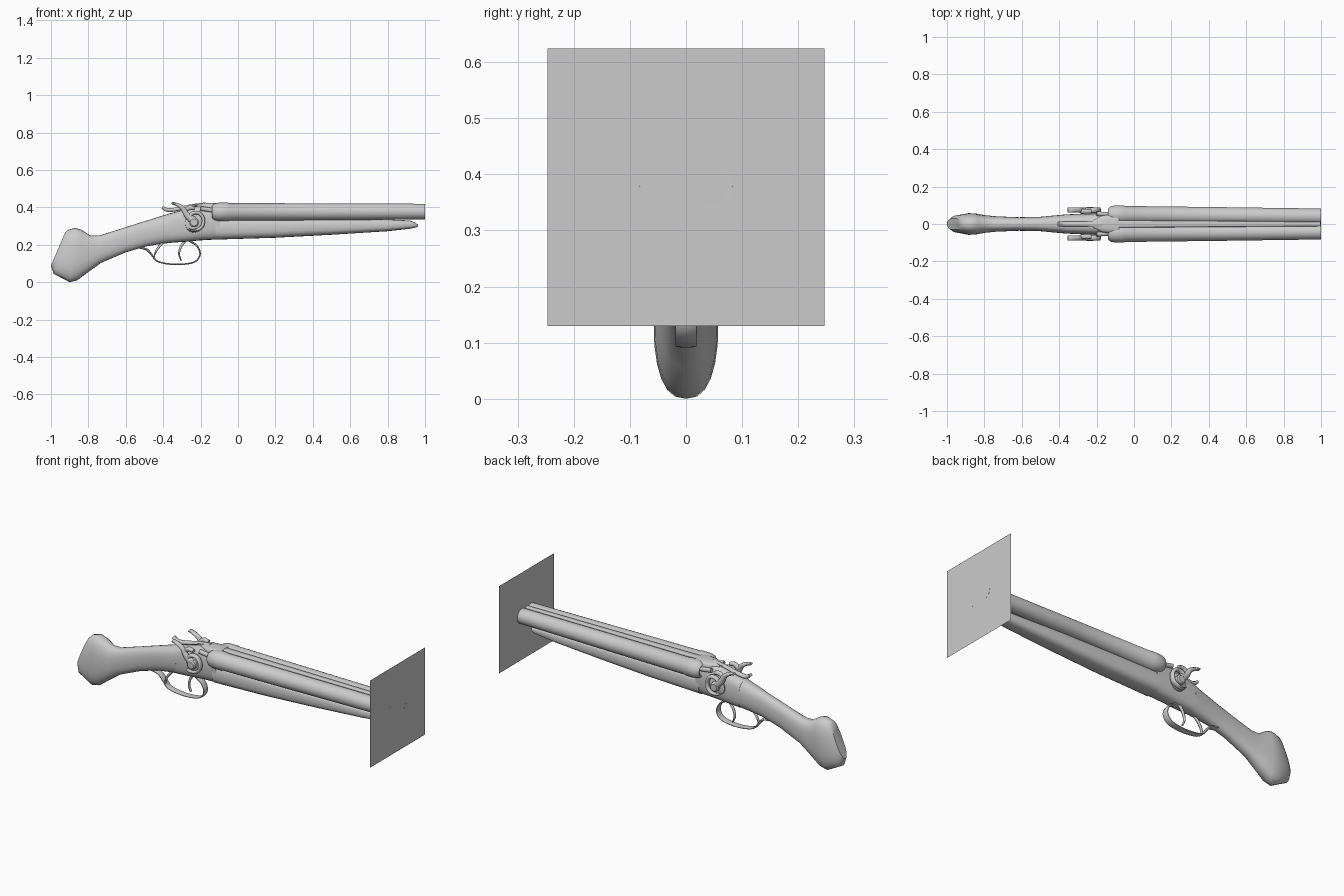
import bpy, bmesh, math
from mathutils import Vector

cube = bpy.data.objects.get("Cube")
if cube:
    bpy.data.objects.remove(cube)

grey = bpy.data.materials.new("plain grey")
grey.use_nodes = True
colour = (0.6, 0.6, 0.6, 1)
grey.diffuse_color = colour
grey.node_tree.nodes["Principled BSDF"].inputs["Base Color"].default_value = colour


def finish(name, bm, angle=40):
    """Turn a bmesh into a shaded object."""
    bmesh.ops.recalc_face_normals(bm, faces=bm.faces)
    mesh = bpy.data.meshes.new(name)
    bm.to_mesh(mesh)
    bm.free()
    mesh.materials.append(grey)
    obj = bpy.data.objects.new(name, mesh)
    bpy.context.collection.objects.link(obj)
    bpy.ops.object.select_all(action='DESELECT')
    obj.select_set(True)
    bpy.context.view_layer.objects.active = obj
    bpy.ops.object.shade_smooth_by_angle(angle=math.radians(angle))
    return obj


def skin(bm, rings, closed=False):
    """Bridge rings of points, capping the ends unless closed."""
    loops = [[bm.verts.new(p) for p in ring] for ring in rings]
    pairs = list(zip(loops, loops[1:]))
    if closed:
        pairs.append((loops[-1], loops[0]))
    for a, b in pairs:
        for i in range(len(a)):
            j = (i + 1) % len(a)
            bm.faces.new((a[i], a[j], b[j], b[i]))
    if not closed:
        bm.faces.new(loops[0])
        bm.faces.new(loops[-1])


def spline(points, steps=5):
    """Catmull-Rom smoothing of tuples of any length."""
    pts = [Vector(p) for p in points]
    pts = [pts[0]] + pts + [pts[-1]]
    out = []
    for a, b, c, d in zip(pts, pts[1:], pts[2:], pts[3:]):
        for s in range(steps):
            t = s / steps
            out.append(0.5 * (2 * b + (c - a) * t + (2 * a - 5 * b + 4 * c - d) * t ** 2
                              + (3 * b - a - 3 * c + d) * t ** 3))
    return out + [pts[-1]]


def loft(name, sections, power=0.8, sides=24):
    """Rounded sections: top x, top z, bottom x, bottom z, half width."""
    bm = bmesh.new()
    rings = []
    for tx, tz, bx, bz, w in sections:
        ring = []
        for k in range(sides):
            a = math.tau * k / sides
            c, s = math.cos(a), math.sin(a)
            y = w * math.copysign(abs(c) ** power, c)
            f = 0.5 + 0.5 * math.copysign(abs(s) ** power, s)
            ring.append((bx + (tx - bx) * f, y, bz + (tz - bz) * f))
        rings.append(ring)
    skin(bm, rings)
    return finish(name, bm)


def ribbon(name, path, y, half):
    """Band in the side plane: path of x, z, half thickness."""
    pts = spline([(x, z, t) for x, z, t in path])
    bm = bmesh.new()
    rings = []
    for i, p in enumerate(pts):
        d = pts[min(i + 1, len(pts) - 1)] - pts[max(i - 1, 0)]
        n = Vector((-d.y, d.x)).normalized()
        ring = []
        for k in range(8):
            a = math.tau * (k + 0.5) / 8
            o = n * p.z * 1.08 * math.cos(a)
            ring.append((p.x + o.x, y + half * 1.08 * math.sin(a), p.y + o.y))
        rings.append(ring)
    skin(bm, rings)
    return finish(name, bm, 60)


def lathe(name, profile, origin, target, sides=32, closed=False):
    """Turned part along origin to target: profile of fraction, radius."""
    o, axis = Vector(origin), Vector(target) - Vector(origin)
    rot = axis.to_track_quat('Z', 'Y')
    bm = bmesh.new()
    rings = []
    for f, r in profile:
        rings.append([o + axis * f + rot @ Vector((r * math.cos(math.tau * k / sides),
                      r * math.sin(math.tau * k / sides), 0)) for k in range(sides)])
    skin(bm, rings, closed)
    return finish(name, bm)


# Stock with flared butt and slim wrist
loft("stock", [
    (-.925, .265, -1, .09, .03), (-.91, .28, -.985, .045, .045),
    (-.87, .291, -.9, 0, .058), (-.835, .28, -.86, .01, .056),
    (-.79, .25, -.8, .055, .047), (-.74, .25, -.73, .105, .041),
    (-.63, .285, -.6, .16, .036), (-.52, .32, -.49, .192, .038),
    (-.43, .348, -.41, .205, .046), (-.36, .37, -.35, .212, .052)])

# Receiver and fore-end
loft("receiver", [
    (-.37, .366, -.36, .211, .051), (-.28, .392, -.28, .217, .055),
    (-.2, .413, -.2, .224, .058), (-.13, .418, -.13, .228, .06),
    (-.1, .41, -.1, .23, .06)], 0.7)
loft("fore_end", [
    (-.12, .345, -.12, .228, .06), (.2, .345, .2, .238, .058),
    (.5, .342, .5, .254, .052), (.8, .336, .8, .273, .043),
    (.92, .33, .92, .286, .036), (.95, .318, .95, .292, .028),
    (.963, .306, .963, .298, .015)], 0.7)

# Parts found on both sides
for side, label in ((1, "left"), (-1, "right")):
    lathe(label + "_barrel", [
        (0, .032), (.012, .044), (.03, .049), (.075, .05), (.08, .047), (.5, .045),
        (1, .0415), (1, .034), (.85, .034), (.85, .002), (.02, .002)],
        (-.14, side * .05, .376), (1, side * .041, .378), closed=True)
    lathe(label + "_lock_plate", [(0, .05), (.8, .048), (1, .038)],
          (-.235, side * .04, .315), (-.235, side * .066, .315))
    lathe(label + "_hammer_pivot", [(0, .026), (.8, .026), (1, .019)],
          (-.235, side * .06, .32), (-.235, side * .09, .32), 20)
    ribbon(label + "_hammer_scroll", [
        (-.265, .285, .004), (-.235, .276, .007), (-.195, .295, .009), (-.185, .335, .009),
        (-.205, .368, .009), (-.24, .37, .01), (-.265, .345, .012)], side * .074, .014)
    ribbon(label + "_hammer_spur", [
        (-.24, .33, .022), (-.275, .362, .016), (-.295, .395, .013), (-.325, .415, .009),
        (-.355, .424, .006)], side * .075, .014)
    ribbon(label + "_hammer_nose", [
        (-.285, .38, .012), (-.26, .398, .012), (-.23, .395, .009)], side * .068, .012)
    lathe(label + "_firing_pin", [(0, .012), (1, .012)],
          (-.2, side * .055, .395), (-.11, side * .05, .38), 12)

# Ribs joining the barrels
for name, low, high in (("top_rib", .385, .419), ("lower_rib", .338, .365)):
    loft(name, [(-.12, high + .004, -.12, low, .02), (.998, high, .998, low, .012)], 0.4)

# Breech top and opening lever
loft("breech_top", [(-.22, .417, -.22, .37, .02), (-.17, .424, -.17, .36, .045),
                    (-.1, .425, -.1, .36, .055), (-.08, .424, -.08, .36, .05)], 0.6)
ribbon("opening_lever", [(-.17, .421, .006), (-.25, .409, .008), (-.32, .392, .01),
                         (-.375, .386, .01), (-.405, .402, .008)], 0, .014)

# Trigger guard and triggers
ribbon("trigger_guard", [
    (-.54, .186, .004), (-.49, .176, .006), (-.46, .145, .005), (-.43, .112, .004),
    (-.37, .098, .004), (-.3, .096, .004), (-.23, .11, .004), (-.203, .15, .004),
    (-.22, .195, .005), (-.265, .225, .006)], 0, .019)
ribbon("rear_trigger", [(-.4, .215, .008), (-.43, .18, .006), (-.445, .15, .004),
                        (-.448, .127, .003)], -.012, .008)
ribbon("front_trigger", [(-.28, .225, .008), (-.305, .19, .006), (-.315, .15, .005),
                         (-.303, .115, .003)], .012, .008)

# Square sheet at the muzzle
bm = bmesh.new()
bm.faces.new([bm.verts.new((1, y, z)) for y, z in
              ((-.247, .13), (.247, .13), (.247, .624), (-.247, .624))])
finish("muzzle_sheet", bm)
